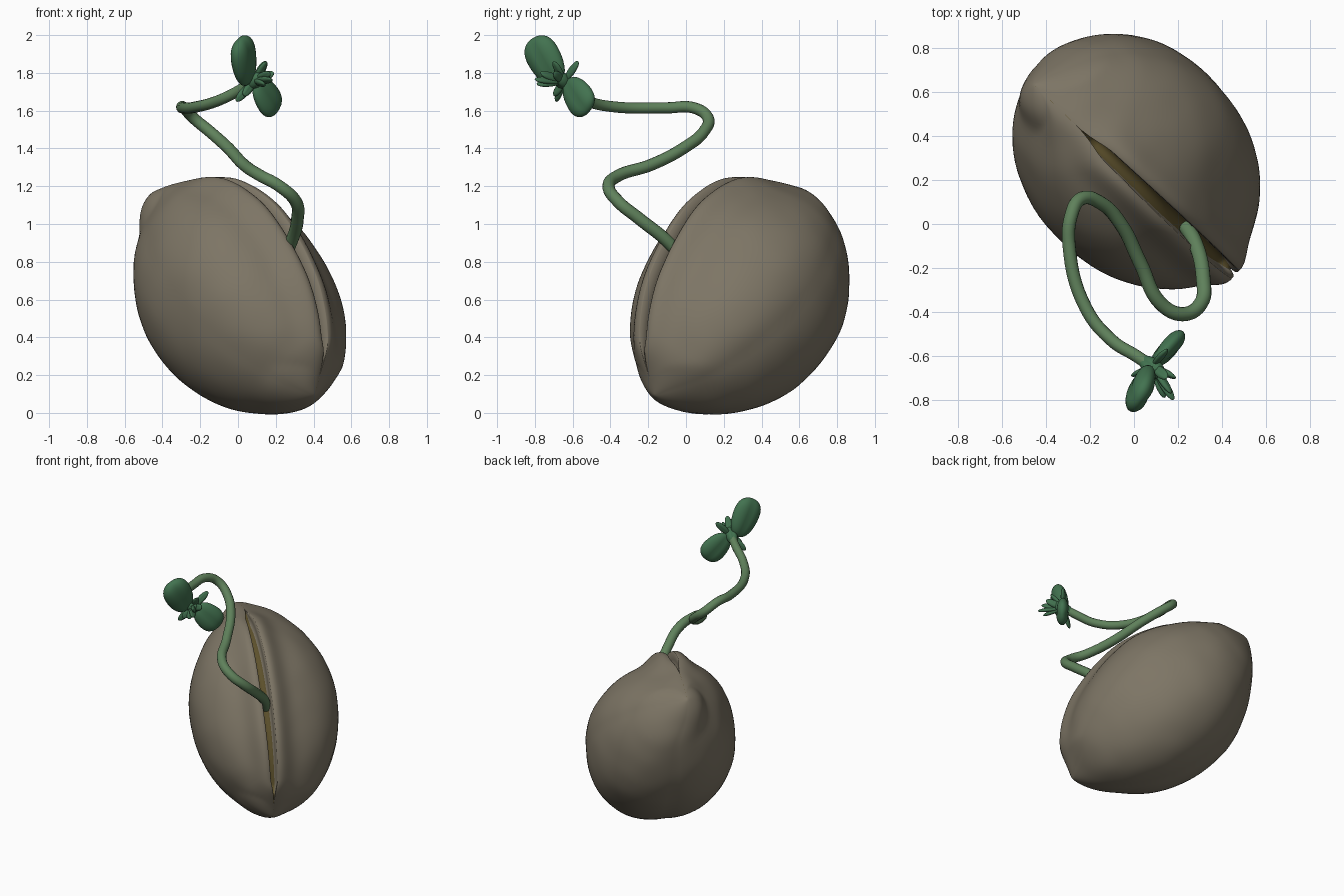
import bpy, bmesh, math
from mathutils import Vector, noise

if "Cube" in bpy.data.objects:
    bpy.data.objects.remove(bpy.data.objects["Cube"])


def material(name, rgb):
    m = bpy.data.materials.new(name)
    m.diffuse_color = (*rgb, 1)
    m.use_nodes = True
    m.node_tree.nodes["Principled BSDF"].inputs["Base Color"].default_value = m.diffuse_color
    return m


HUSK = material("husk", (0.205, 0.178, 0.13))
INNER = material("inner", (0.11, 0.082, 0.025))
STEM = material("stem_green", (0.115, 0.22, 0.105))
LEAF = material("leaf_green", (0.055, 0.17, 0.08))


def finish(bm, name, mats):
    bmesh.ops.recalc_face_normals(bm, faces=bm.faces)
    me = bpy.data.meshes.new(name)
    bm.to_mesh(me)
    bm.free()
    for m in mats:
        me.materials.append(m)
    for p in me.polygons:
        p.use_smooth = True
    ob = bpy.data.objects.new(name, me)
    bpy.context.collection.objects.link(ob)
    return ob


# Seed husk: lemon-shaped rings along a tilted axis, with two raised lips and a slit
CENTRE = Vector((0.015, 0.285, 0.633))
S = Vector((-1, 1, 0)).normalized()
N = Vector((1, 1, 0)).normalized()
Z = Vector((0, 0, 1))
U = (0.74 * S + 0.67 * Z).normalized()
V = (-0.67 * S + 0.74 * Z).normalized()
RADIUS = 0.53


def smooth(a, b, x):
    k = min(1, max(0, (x - a) / (b - a)))
    return k * k * (3 - 2 * k)


def section(t):
    """Half cross-section (n, v, slit lean) from slit floor round to the back."""
    r = RADIUS * (1 - abs(t) ** (1.95 if t > 0 else 2.2)) ** 0.75
    w = smooth(-0.95, -0.8, t) * (1 - smooth(0.62, 0.8, t))
    lip = 0.075 * (1 - smooth(0.5 if t > 0 else 0.85, 1, abs(t)))
    gap = 0.034 * w * (1 - 0.5 * t * t) + 0.002 * r
    tipw = smooth(0.75, 1, abs(t))
    front = 0.85 + 0.05 * smooth(-0.4, 0.4, t)
    pts = []
    for i in range(49):
        th = math.pi * (i / 48) ** 1.35
        n = gap * (1 - i / 48) + 0.92 * r * math.sin(th)
        c = math.cos(th)
        v = r * c * (front if c > 0 else 1.03)
        d = (n - gap - 0.02 * w) / 0.08
        if c > 0:
            v += lip * math.exp(-d * d)
        lean = max(max(0, c) ** 2, tipw)
        pts.append((n if i < 48 else 0, v, lean))
    top, lean = pts[0][1:]
    depth = 0.14 * w
    return [(0, top - depth, lean), (gap * 0.8, top - depth, lean),
            (gap * 0.9, top - depth * 0.4, lean)] + pts


bm = bmesh.new()
rings = []
COUNT = 72
for k in range(1, COUNT):
    t = -math.cos(math.pi * k / COUNT)
    half = section(t)
    loop = half + [(-n, v, s) for n, v, s in half[-2:0:-1]]
    ring = []
    for n, v, s in loop:
        # the back is a little squarer than the slit side
        if v < 0:
            q = 1 + (0.3 if n > 0 else 0.15) * abs(n * v) / (n * n + v * v + 1e-6) * 0.5
            n, v = n * q, v * q
        along = t * (0.78 if t > 0 else 0.81)
        p = U * along + V * v + N * (n - s * (0.065 + 0.02 * t))
        bump = noise.noise(p * 3.2) * 0.01 + noise.noise(p * 7) * 0.005
        ring.append(bm.verts.new(CENTRE + p * (1 + bump)))
    rings.append(ring)
size = len(rings[0])
for a, b in zip(rings, rings[1:]):
    for i in range(size):
        j = (i + 1) % size
        f = bm.faces.new((a[i], a[j], b[j], b[i]))
        if i == 0 or i == size - 1:
            f.material_index = 1
bm.faces.new(rings[0])
bm.faces.new(rings[-1])
finish(bm, "seed_husk", [HUSK, INNER])

# Winding stem
PATH = [(.20, .04, .74), (.28, -.09, .90), (.315, -.25, 1.03), (.305, -.36, 1.12), (.22, -.41, 1.2),
        (.12, -.36, 1.255), (.03, -.18, 1.315), (-.06, 0, 1.41), (-.15, .095, 1.49),
        (-.24, .115, 1.565), (-.285, .04, 1.615), (-.295, -.1, 1.615), (-.22, -.38, 1.62),
        (-.1, -.53, 1.655), (.01, -.6, 1.71), (.07, -.64, 1.75)]
cu = bpy.data.curves.new("stem", "CURVE")
cu.dimensions = "3D"
cu.bevel_depth = 0.031
cu.bevel_resolution = 5
cu.resolution_u = 8
cu.use_fill_caps = True
sp = cu.splines.new("BEZIER")
sp.bezier_points.add(len(PATH) - 1)
for i, (bp, co) in enumerate(zip(sp.bezier_points, PATH)):
    bp.co = co
    bp.handle_left_type = bp.handle_right_type = "AUTO"
    bp.radius = 1.1 - 0.2 * i / len(PATH)
cu.materials.append(STEM)
bpy.context.collection.objects.link(bpy.data.objects.new("stem", cu))


# Leaves: tapered, blunt, flattened ellipsoids with a groove along the middle
def leaf(name, base, tip, normal, width, thick, taper=0.2, blunt=0.0):
    base, tip = Vector(base), Vector(tip)
    axis = tip - base
    half = axis.length / 2
    axis.normalize()
    side = axis.cross(Vector(normal)).normalized()
    nrm = side.cross(axis)
    bm = bmesh.new()
    bmesh.ops.create_uvsphere(bm, u_segments=28, v_segments=18, radius=1)
    mid = (base + tip) / 2
    for v in bm.verts:
        x, y, z = v.co
        k = (1 + taper * z) * math.sqrt(1 + blunt * z * z)
        y *= 1 - 0.15 * math.exp(-(x / 0.25) ** 2)
        v.co = mid + side * (x * width * k) + nrm * (y * thick * k) + axis * (z * half)
    finish(bm, name, [LEAF])


leaf("upper_seed_leaf", (.05, -.675, 1.74), (.015, -.81, 1.985), (.88, -.47, -.1), .097, .053, .14, .4)
leaf("lower_seed_leaf", (.095, -.63, 1.76), (.205, -.515, 1.595), (.72, -.68, .1), .088, .043, .16, .4)

# Young leaflets round the growing tip
NODE = Vector((.085, -.645, 1.755))
TIPS = [(.15, -.57, 1.86), (.18, -.80, 1.765), (-.01, -.69, 1.65), (.15, -.70, 1.86),
        (.19, -.70, 1.80), (.17, -.77, 1.80), (.14, -.79, 1.74), (.03, -.70, 1.68)]
for i, tip in enumerate(TIPS):
    leaf(f"leaflet_{i + 1}", NODE, tip, (.7, -.6, .4), .024, .015, 0.1)

# Swollen bud joining stem and leaves
leaf("bud", (.03, -.61, 1.72), (.13, -.69, 1.79), (0, 0, 1), .042, .042, 0.1)
